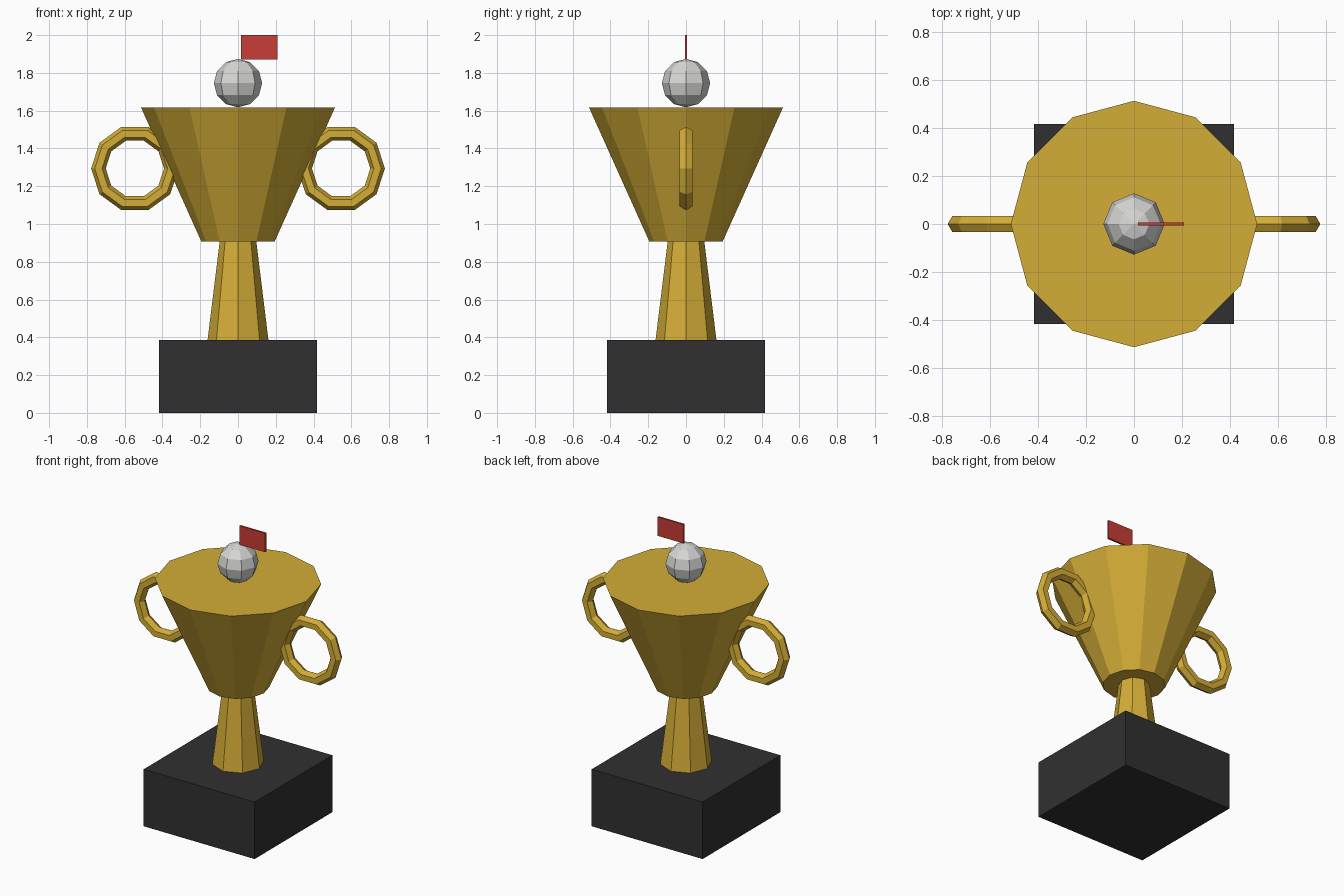
import bpy
import math

if "Cube" in bpy.data.objects:
    bpy.data.objects.remove(bpy.data.objects["Cube"])


def material(name, rgb):
    """Flat colour given as sRGB 0-255, stored as linear."""
    m = bpy.data.materials.new(name)
    lin = [(c / 255 / 12.92) if c <= 10 else ((c / 255 + 0.055) / 1.055) ** 2.4 for c in rgb]
    m.diffuse_color = (*lin, 1)
    m.use_nodes = True
    m.node_tree.nodes["Principled BSDF"].inputs["Base Color"].default_value = m.diffuse_color
    return m


GOLD = material("gold", (212, 173, 55))
BLACK = material("black", (48, 48, 48))
SILVER = material("silver", (214, 214, 211))
RED = material("red", (200, 60, 54))


def finish(name, mat):
    ob = bpy.context.object
    ob.name = ob.data.name = name
    ob.data.materials.append(mat)
    return ob


def box(name, size, centre, mat):
    bpy.ops.mesh.primitive_cube_add(size=1, location=centre)
    ob = finish(name, mat)
    ob.scale = size
    bpy.ops.object.transform_apply(location=False, rotation=False, scale=True)


def cone(name, sides, r_bottom, r_top, z0, z1, mat):
    bpy.ops.mesh.primitive_cone_add(vertices=sides, radius1=r_bottom, radius2=r_top,
                                    depth=z1 - z0, location=(0, 0, (z0 + z1) / 2))
    finish(name, mat)


# Plinth, stem and solid cup
box("plinth", (0.834, 0.834, 0.387), (0, 0, 0.1935), BLACK)
cone("stem", 8, 0.161, 0.097, 0.387, 0.907, GOLD)
cone("cup", 12, 0.194, 0.514, 0.907, 1.618, GOLD)

# Ring handles on both sides, partly sunk into the cup
for side, label in ((-1, "left"), (1, "right")):
    bpy.ops.mesh.primitive_torus_add(major_segments=10, minor_segments=6,
                                     major_radius=0.193, minor_radius=0.0386,
                                     location=(side * 0.546, 0, 1.294),
                                     rotation=(math.pi / 2, 0, 0))
    finish(label + "_handle", GOLD)

# Ball resting on the cup
bpy.ops.mesh.primitive_uv_sphere_add(segments=8, ring_count=6, radius=0.128,
                                     location=(0, 0, 1.746))
finish("ball", SILVER)

# Small flag above the ball
box("flag", (0.193, 0.013, 0.128), (0.1125, 0, 1.936), RED)
